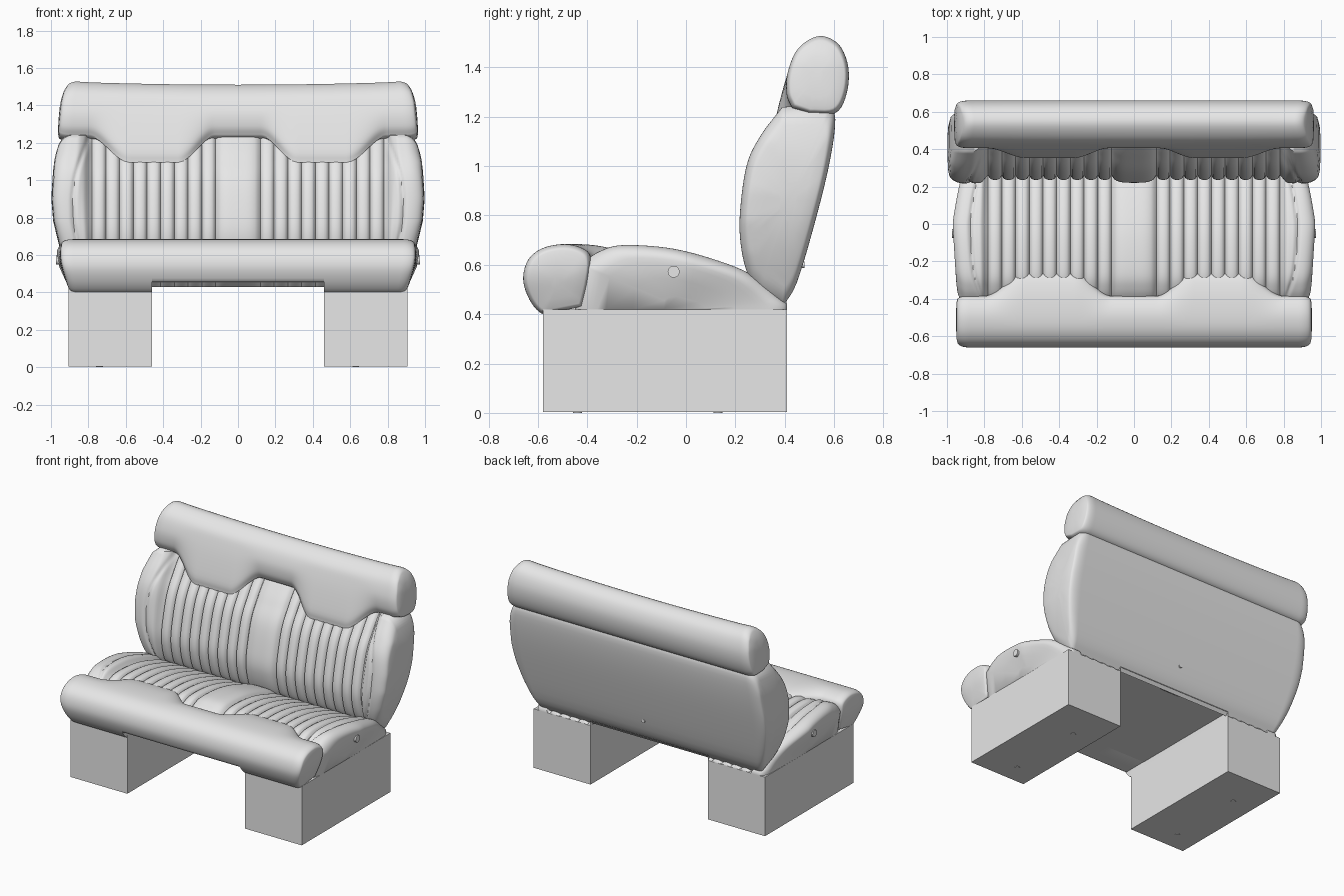
import bpy
import bmesh
import math
from mathutils import Vector

cube = bpy.data.objects.get("Cube")
if cube:
    bpy.data.objects.remove(cube, do_unlink=True)

grey = bpy.data.materials.new("light grey upholstery")
grey.use_nodes = True
TONE = (0.8, 0.8, 0.8, 1)
grey.diffuse_color = TONE
for node in grey.node_tree.nodes:
    if node.type == 'BSDF_PRINCIPLED':
        node.inputs["Base Color"].default_value = TONE
        node.inputs["Roughness"].default_value = 0.6

IN, OUT = 0.12, 0.78      # inner and outer limit of the fluted panels
FLUTES = 9
LEG_IN, LEG_OUT = 0.46, 0.905


def smooth(lo, hi, v):
    t = min(1, max(0, (v - lo) / (hi - lo)))
    return t * t * (3 - 2 * t)


def lookup(table, v):
    """Piecewise linear value from (key, value) pairs."""
    if v <= table[0][0]:
        return table[0][1]
    for (k0, v0), (k1, v1) in zip(table, table[1:]):
        if v <= k1:
            return v0 + (v1 - v0) * (v - k0) / (k1 - k0)
    return table[-1][1]


def spline(points, n):
    """Catmull-Rom curve through 2D points, sampled n + 1 times."""
    p = [Vector(q) for q in points]
    p = [2 * p[0] - p[1]] + p + [2 * p[-1] - p[-2]]
    segs, out = len(p) - 3, []
    for i in range(n + 1):
        u = i / n * segs
        k = min(int(u), segs - 1)
        t = u - k
        a, b, c, d = p[k:k + 4]
        out.append(0.5 * (2 * b + (c - a) * t + (2 * a - 5 * b + 4 * c - d) * t * t
                          + (3 * b - a - 3 * c + d) * t ** 3))
    return out


def lobe(a):
    """1 where the padded rolls reach over the fluted panels, else 0."""
    a = abs(a)
    return smooth(0.12, 0.32, a) * (1 - smooth(0.58, 0.80, a))


def padding(a, t):
    """How far the upholstery is sunk at width a and height fraction t."""
    a = abs(a)
    if a < IN:
        return 0.03 * (a / IN) ** 4
    if a <= OUT:
        u = (a - IN) / (OUT - IN) * FLUTES % 1
        return 0.015 + 0.025 * (1 - math.sqrt(max(0, 1 - (2 * u - 1) ** 2)))
    seam = 0.80 + 0.09 * math.sin(math.pi * t)
    return (0.035 * (1 - smooth(OUT, 0.83, a))
            + 0.012 * math.exp(-((a - seam) / 0.012) ** 2))


def half_stations():
    s = [IN * i / 8 for i in range(8)]
    s += [IN + (OUT - IN) * i / (FLUTES * 8) for i in range(FLUTES * 8)]
    s += [OUT + 0.01 * i for i in range(14)]
    s += [0.92 + 0.08 * math.sin(math.pi / 2 * i / 8) for i in range(9)]
    s += [LEG_IN - 0.001, LEG_IN + 0.001]
    return sorted(s)


def finish(obj, angle=None):
    obj.data.materials.append(grey)
    bpy.ops.object.select_all(action='DESELECT')
    obj.select_set(True)
    bpy.context.view_layer.objects.active = obj
    if angle:
        bpy.ops.object.shade_smooth_by_angle(angle=math.radians(angle))


def loft(name, ring, width, pivot, shrink, bulge):
    """Sweep a (y, z) ring along x with rounded, pillow-like ends."""
    pivot = Vector(pivot)
    caps = [(1, 0.9, 0.4), (1, 0.6, 0.8), (1, 0.25, 1)]
    half = [(a, 1, 0) for a in half_stations()] + caps
    stations = [(-a, k, d) for a, k, d in reversed(half[1:])] + half
    bm = bmesh.new()
    rows = []
    for a, k, d in stations:
        q = max(0, (abs(a) - 0.92) / 0.08)
        k *= 1 - shrink * (1 - math.sqrt(max(0, 1 - q * q)))
        row = []
        for p in ring(a):
            y, z = pivot + (p - pivot) * k
            x = abs(a)
            if x > OUT:
                x = OUT + (x - OUT) / (1 - OUT) * (width(y, z) - OUT)
            row.append(bm.verts.new((math.copysign(x + d * bulge, a), y, z)))
        rows.append(row)
    for r0, r1 in zip(rows, rows[1:]):
        for i in range(len(r0)):
            j = (i + 1) % len(r0)
            bm.faces.new((r0[i], r0[j], r1[j], r1[i]))
    bm.faces.new(rows[0])
    bm.faces.new(rows[-1])
    bmesh.ops.recalc_face_normals(bm, faces=bm.faces)
    mesh = bpy.data.meshes.new(name)
    bm.to_mesh(mesh)
    bm.free()
    obj = bpy.data.objects.new(name, mesh)
    bpy.context.collection.objects.link(obj)
    finish(obj, 50)


# Backrest with fluted panels, centre panel and side bolsters
back_front = spline([(0.30, 0.49), (0.255, 0.55), (0.225, 0.66), (0.218, 0.8),
                     (0.245, 1.0), (0.30, 1.12), (0.39, 1.24)], 40)
back_rear = spline([(0.58, 1.25), (0.605, 1.19), (0.585, 1.03), (0.53, 0.8),
                    (0.45, 0.53), (0.39, 0.43)], 20)


def backrest_ring(a):
    lean = 0.055 * (1 - smooth(OUT, 0.88, abs(a)))
    front = []
    for i, p in enumerate(back_front):
        t = i / 40
        front.append(p + Vector((padding(a, t) + lean * smooth(0.35, 0.85, t), 0)))
    return front + back_rear


back_width = [(0.43, 0.88), (0.65, 0.95), (0.78, 0.98), (0.9, 0.99), (1.1, 0.98), (1.24, 0.95)]
loft("backrest", backrest_ring, lambda y, z: lookup(back_width, z), (0.42, 0.86), 0.2, 0.008)


# Head roll with lobes hanging over the flutes
def head_ring(a):
    f = lobe(a)
    low = Vector((0.43, 1.235)).lerp(Vector((0.355, 1.095)), f)
    mid = Vector((0.408, 1.29)).lerp(Vector((0.358, 1.17)), f)
    ring = spline([low, mid, (0.412, 1.38), (0.455, 1.48), (0.54, 1.53), (0.62, 1.495),
                   (0.658, 1.40), (0.65, 1.29), (0.605, 1.215), (0.50, 1.21)], 45)
    return [p + Vector((0, 0.02 * (a * a - 1) * smooth(1.3, 1.53, p.y))) for p in ring]


head_width = [(1.22, 0.96), (1.42, 0.94), (1.48, 0.925), (1.53, 0.90)]
loft("head_roll", head_ring, lambda y, z: lookup(head_width, z), (0.53, 1.36), 0.15, 0.01)

# Seat cushion with fluted panels
cushion_top = spline([(-0.43, 0.60), (-0.35, 0.655), (-0.25, 0.68), (-0.05, 0.665),
                      (0.15, 0.61), (0.28, 0.55), (0.41, 0.44)], 40)
seat_width = [(-0.4, 0.945), (0, 0.97), (0.25, 0.935), (0.41, 0.90)]


def underside(a):
    return 0.455 if abs(a) < LEG_IN else 0.42


def cushion_ring(a):
    top = [p - Vector((0, padding(a, i / 40))) for i, p in enumerate(cushion_top)]
    low = underside(a)
    top = [Vector((p.x, max(p.y, low))) for p in top]
    return top + [Vector((0.41, low - 0.002)), Vector((-0.45, low - 0.002))]


def seat_flare(y, z):
    return 0.90 + (lookup(seat_width, y) - 0.90) * smooth(0.38, 0.60, z)


loft("seat_cushion", cushion_ring, seat_flare, (0, 0.42), 0.2, 0.0)


# Front roll with lobes reaching back over the flutes
def roll_ring(a):
    f = lobe(a)
    over = Vector((-0.415, 0.665)).lerp(Vector((-0.36, 0.678)), f)
    end = Vector((-0.385, 0.625)).lerp(Vector((-0.27, 0.65)), f)
    tuck = Vector((-0.395, 0.53)).lerp(Vector((-0.30, 0.60)), f)
    ring = spline([(-0.55, 0.405), (-0.59, 0.405), (-0.635, 0.46), (-0.66, 0.54), (-0.64, 0.62),
                   (-0.58, 0.668), (-0.49, 0.684), over, end, tuck, (-0.42, 0.43)], 45)
    low = underside(a) if abs(a) < LEG_IN else 0.395
    return [Vector((p.x, max(p.y, low))) for p in ring]


loft("front_roll", roll_ring, seat_flare, (-0.52, 0.52), 0.15, 0.008)


# Box legs
def box(name, lo, hi):
    lo, hi = Vector(lo), Vector(hi)
    bpy.ops.mesh.primitive_cube_add(size=1, location=(lo + hi) / 2)
    obj = bpy.context.object
    obj.name = name
    obj.scale = hi - lo
    finish(obj)


box("left_leg", (LEG_IN, -0.58, 0.003), (LEG_OUT, 0.41, 0.42))
box("right_leg", (-LEG_OUT, -0.58, 0.003), (-LEG_IN, 0.41, 0.42))


# Round fixings under the legs, on the seat sides and on the back
def disc(name, loc, radius, depth, rot=(0, 0, 0)):
    bpy.ops.mesh.primitive_cylinder_add(vertices=24, radius=radius, depth=depth,
                                        location=loc, rotation=rot)
    bpy.context.object.name = name
    finish(bpy.context.object, 30)


quarter = math.pi / 2
for x in (0.63, -0.74):
    for y in (-0.44, 0.13):
        disc("leg_fixing", (x, y, 0.005), 0.018, 0.01)
for side in (-1, 1):
    disc("side_button", (side * 0.955, -0.05, 0.572), 0.024, 0.036, (0, quarter, 0))
disc("back_button", (0, 0.465, 0.6), 0.013, 0.03, (quarter, 0, 0))
